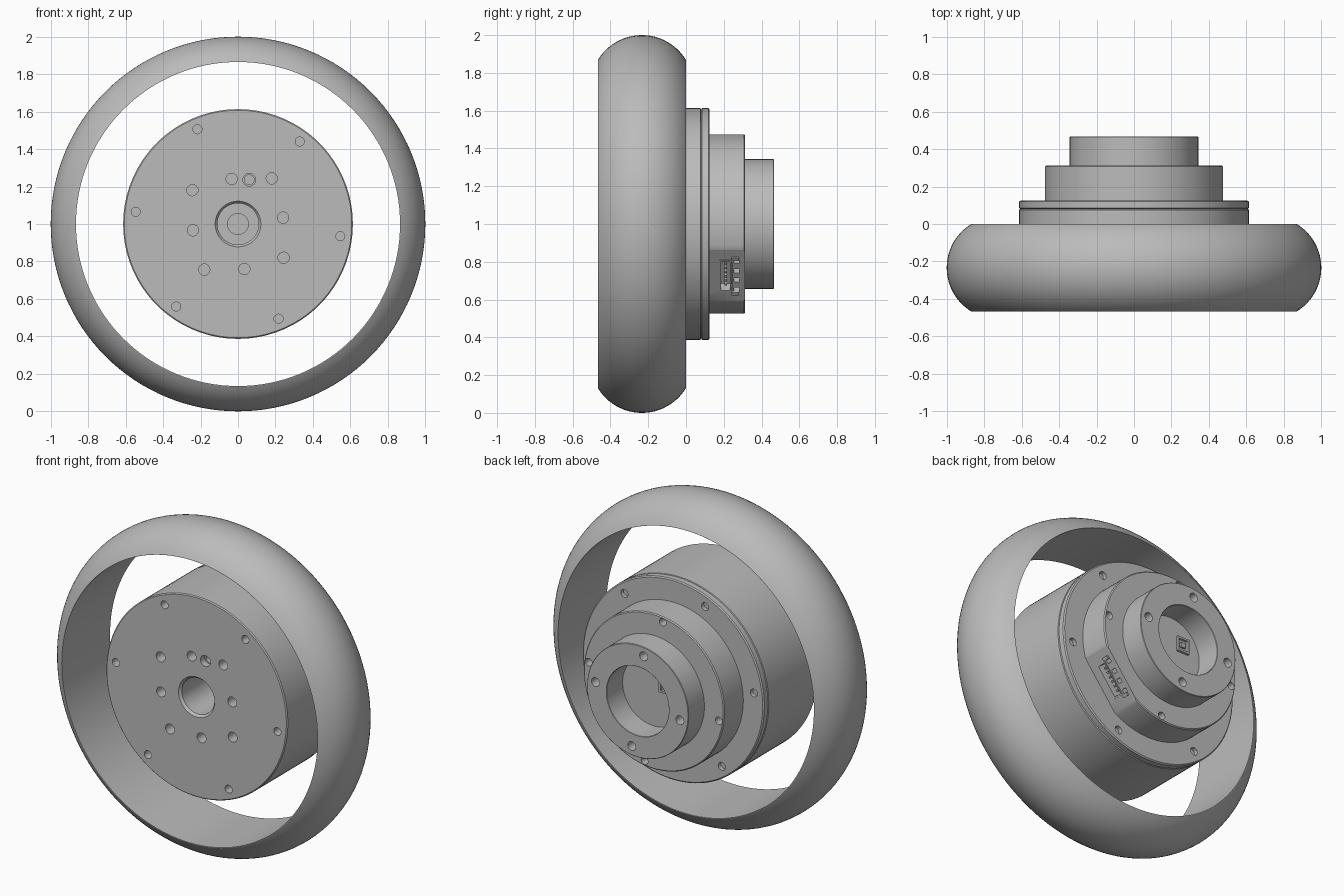
import bpy, bmesh, math
from mathutils import Matrix, Vector

if "Cube" in bpy.data.objects:
    bpy.data.objects.remove(bpy.data.objects["Cube"])

CENTRE = Vector((0, 0, 1))
FLAT_ANGLE = math.radians(38)
FLAT_DIST = 0.443

grey = bpy.data.materials.new("plain grey")
grey.use_nodes = True
colour = (0.5, 0.5, 0.5, 1)
grey.diffuse_color = colour
grey.node_tree.nodes["Principled BSDF"].inputs["Base Color"].default_value = colour


def finish(name, bm):
    """Turn a bmesh into a named, smooth-by-angle object."""
    bmesh.ops.recalc_face_normals(bm, faces=bm.faces)
    mesh = bpy.data.meshes.new(name)
    bm.to_mesh(mesh)
    bm.free()
    mesh.materials.append(grey)
    obj = bpy.data.objects.new(name, mesh)
    bpy.context.collection.objects.link(obj)
    return obj


def smooth(obj):
    bpy.ops.object.select_all(action="DESELECT")
    obj.select_set(True)
    bpy.context.view_layer.objects.active = obj
    bpy.ops.object.shade_smooth_by_angle(angle=math.radians(25))


def lathe(name, profile, closed=False, steps=128):
    """Spin a (radius, y) profile around the wheel axle."""
    bm = bmesh.new()
    verts = [bm.verts.new((r, y, 1)) for r, y in profile]
    pairs = list(zip(verts, verts[1:]))
    if closed:
        pairs.append((verts[-1], verts[0]))
    edges = [bm.edges.new(p) for p in pairs]
    bmesh.ops.spin(bm, geom=verts + edges, cent=CENTRE, axis=(0, 1, 0),
                   angle=math.tau, steps=steps)
    bmesh.ops.remove_doubles(bm, verts=bm.verts, dist=1e-4)
    return finish(name, bm)


def add_cylinder(bm, x, z, radius, y0, y1):
    place = Matrix.Translation((x, (y0 + y1) / 2, 1 + z)) @ Matrix.Rotation(math.pi / 2, 4, "X")
    bmesh.ops.create_cone(bm, cap_ends=True, segments=24, radius1=radius,
                          radius2=radius, depth=abs(y1 - y0), matrix=place)


def add_box(bm, size, place):
    bmesh.ops.create_cube(bm, size=1, matrix=place @ Matrix.Diagonal((*size, 1)))


def bolt_circle(count, radius, start):
    for i in range(count):
        a = math.radians(start) + math.tau * i / count
        yield radius * math.cos(a), radius * math.sin(a)


def cut(obj, bm):
    """Subtract a bmesh from an object and drop the cutter."""
    cutter = finish("cutter", bm)
    cutter.hide_render = True
    mod = obj.modifiers.new("cut", "BOOLEAN")
    mod.operation, mod.solver, mod.object = "DIFFERENCE", "EXACT", cutter
    bpy.context.view_layer.objects.active = obj
    bpy.ops.object.modifier_apply(modifier=mod.name)
    bpy.data.objects.remove(cutter)


def drill(obj, holes, radius, y0, y1):
    bm = bmesh.new()
    for x, z in holes:
        add_cylinder(bm, x, z, radius, y0, y1)
    cut(obj, bm)


# Tyre: rounded tread over a straight inner wall
half, arc_r = 0.2335, 0.273
sweep = math.asin(half / arc_r)
tread = [(1 - arc_r + arc_r * math.cos(t), -half + arc_r * math.sin(t))
         for t in (sweep * i / 12 for i in range(-12, 13))]
tyre = lathe("tyre", [(0.865, -2 * half)] + tread + [(0.865, 0)], closed=True)
smooth(tyre)

# Motor drum with stepped centre bore in the front face
drum = lathe("motor_drum", [
    (0, 0.06), (0.055, 0.06), (0.055, 0.0), (0.11, 0.0), (0.11, -0.385),
    (0.122, -0.4), (0.607, -0.4), (0.613, -0.394), (0.613, 0.076),
    (0.606, 0.08), (0, 0.08)])
drill(drum, bolt_circle(6, 0.55, -6.8), 0.024, -0.45, -0.33)
drill(drum, bolt_circle(4, 0.243, 8), 0.03, -0.45, -0.3)
drill(drum, bolt_circle(4, 0.303, 53.5), 0.03, -0.45, -0.3)
drill(drum, [(0.06, 0.236)], 0.034, -0.45, -0.36)
drill(drum, [(0.06, 0.236)], 0.026, -0.37, -0.3)
smooth(drum)

# Cover flange behind the drum
flange = lathe("cover_flange", [
    (0, 0.08), (0.606, 0.08), (0.613, 0.085), (0.613, 0.119),
    (0.606, 0.125), (0, 0.125)])
drill(flange, bolt_circle(6, 0.55, -6.8), 0.024, 0.1, 0.2)
smooth(flange)

# Rear housing with a flat for the connector
housing = lathe("rear_housing", [
    (0, 0.11), (0.475, 0.11), (0.475, 0.306), (0.469, 0.312), (0, 0.312)])
drill(housing, bolt_circle(4, 0.444, 8), 0.023, 0.25, 0.4)
flat = Matrix.Translation(CENTRE) @ Matrix.Rotation(FLAT_ANGLE, 4, "Y")


def on_flat(out, y, along):
    return flat @ Matrix.Translation((FLAT_DIST + out, y, along))


bm = bmesh.new()
add_box(bm, (0.2, 0.6, 0.8), on_flat(0.1, 0.2, 0))
cut(housing, bm)

# Connector pocket, with side slots
bm = bmesh.new()
add_box(bm, (0.12, 0.065, 0.2), on_flat(0, 0.21, 0))
for along in (-0.095, -0.03, 0.03, 0.095):
    add_box(bm, (0.08, 0.03, 0.026), on_flat(0, 0.268, along))
cut(housing, bm)
smooth(housing)

# Connector shell, end tabs and pins
bm = bmesh.new()
for y in (0.182, 0.238):
    add_box(bm, (0.06, 0.008, 0.2), on_flat(-0.024, y, 0))
for along in (-0.1, 0.1):
    add_box(bm, (0.06, 0.065, 0.01), on_flat(-0.024, 0.21, along))
    add_box(bm, (0.02, 0.04, 0.02), on_flat(0, 0.26, along * 1.15))
for i in range(6):
    add_box(bm, (0.05, 0.012, 0.012), on_flat(-0.035, 0.21, (i - 2.5) * 0.028))
finish("cable_connector", bm)

# Rear boss: an open collar on the housing
boss = lathe("rear_boss", [
    (0.21, 0.305), (0.343, 0.305), (0.343, 0.464), (0.34, 0.467),
    (0.212, 0.467), (0.21, 0.465)], closed=True)
drill(boss, bolt_circle(4, 0.288, 8), 0.027, 0.38, 0.5)
smooth(boss)

# Small sensor socket on the collar floor
bm = bmesh.new()
sensor = Matrix.Translation((-0.086, 0.317, 1.06))
for side in (-1, 1):
    add_box(bm, (0.012, 0.02, 0.09), sensor @ Matrix.Translation((side * 0.036, 0, 0)))
    add_box(bm, (0.08, 0.02, 0.012), sensor @ Matrix.Translation((0, 0, side * 0.04)))
add_box(bm, (0.03, 0.016, 0.03), sensor)
finish("sensor_socket", bm)
